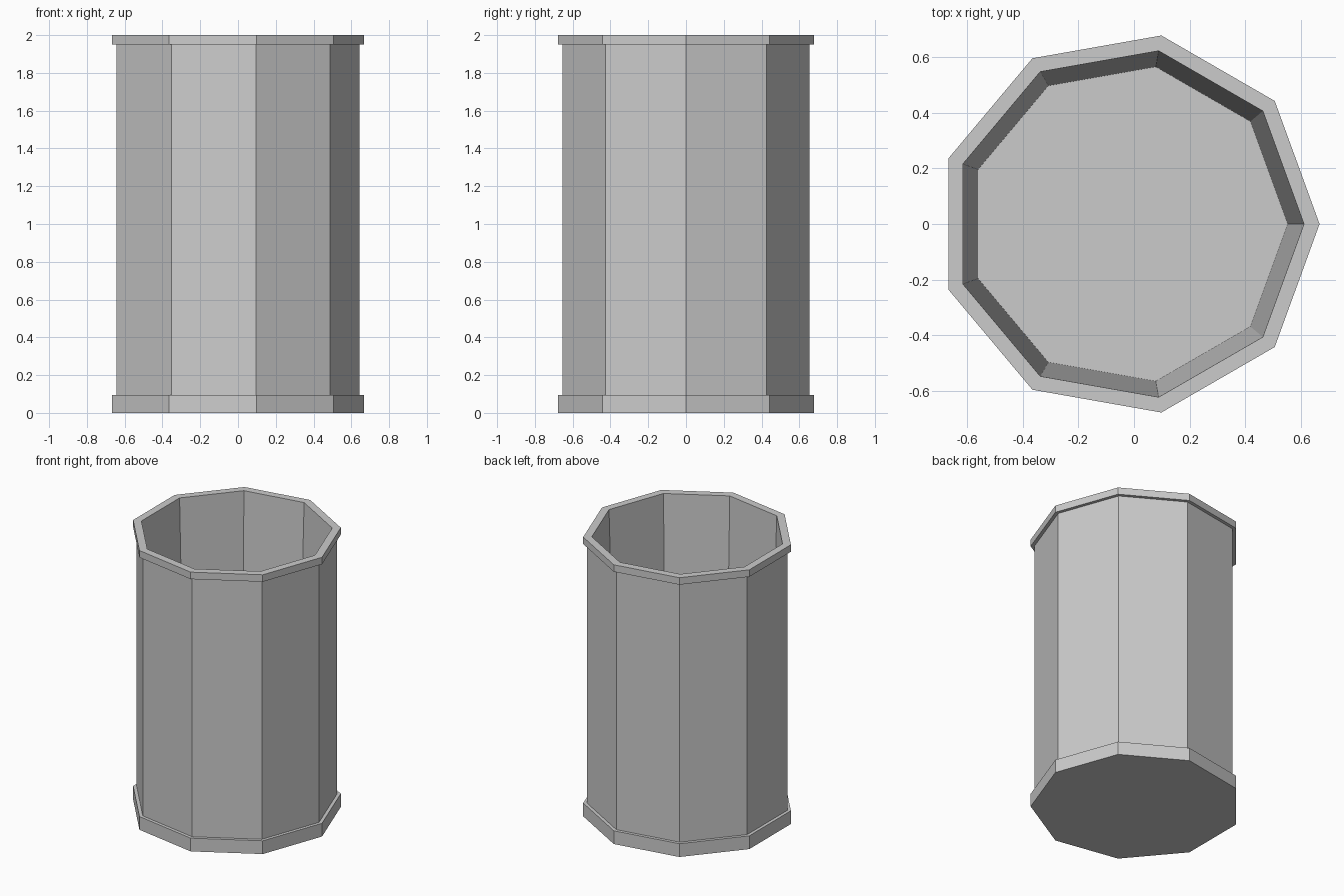
import bpy, bmesh
from math import cos, sin, tau

if "Cube" in bpy.data.objects:
    bpy.data.objects.remove(bpy.data.objects["Cube"])

SIDES = 9
CENTRE_X = -0.021  # centres the nine-sided outline on its bounding box

# Half cross-section (radius, height): base band, wall, rim, tapered inside
PROFILE = [
    (0.687, 0.0), (0.687, 0.095), (0.663, 0.095),
    (0.663, 1.95), (0.687, 1.95), (0.687, 2.0),
    (0.631, 2.0), (0.573, 0.10),
]


def lathe(name, profile, sides):
    """Sweep a profile round z and cap both ends."""
    bm = bmesh.new()
    rings = [[bm.verts.new((CENTRE_X + r * cos(tau * i / sides), r * sin(tau * i / sides), z))
              for i in range(sides)] for r, z in profile]
    for low, high in zip(rings, rings[1:]):
        for i in range(sides):
            j = (i + 1) % sides
            bm.faces.new((low[i], low[j], high[j], high[i]))
    bm.faces.new(rings[0][::-1])   # underside
    bm.faces.new(rings[-1])        # inner floor
    bmesh.ops.recalc_face_normals(bm, faces=bm.faces)
    mesh = bpy.data.meshes.new(name)
    bm.to_mesh(mesh)
    bm.free()
    obj = bpy.data.objects.new(name, mesh)
    bpy.context.collection.objects.link(obj)
    return obj


# Open container with banded base and rim
lathe("open_container", PROFILE, SIDES)
